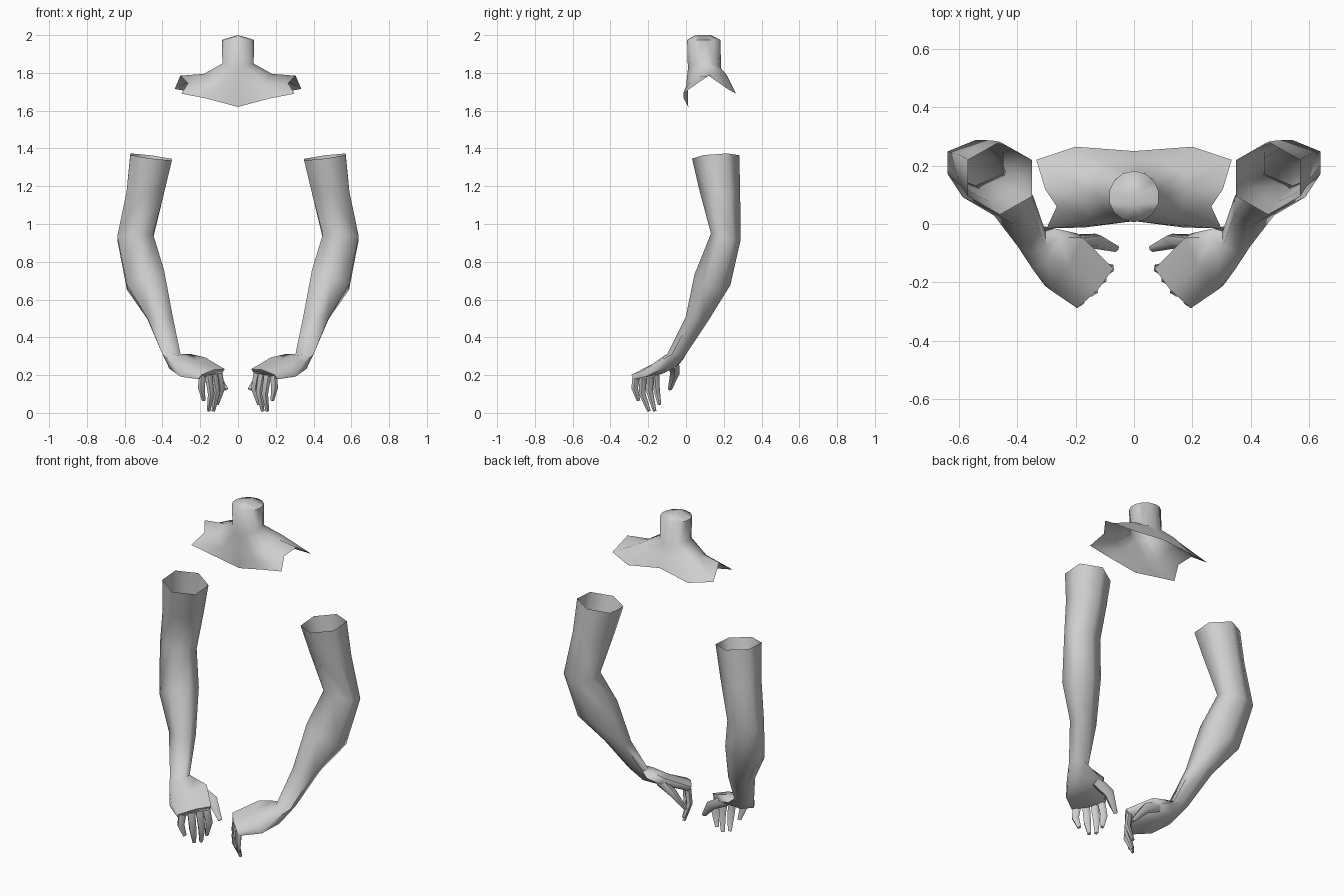
import bpy
import bmesh
from math import sin, cos, pi, radians
from mathutils import Vector

cube = bpy.data.objects.get("Cube")
if cube:
    bpy.data.objects.remove(cube, do_unlink=True)

# One plain grey for everything
grey = bpy.data.materials.new("light grey")
grey.use_nodes = True
colour = (0.62, 0.62, 0.62, 1)
grey.diffuse_color = colour
grey.node_tree.nodes["Principled BSDF"].inputs["Base Color"].default_value = colour


def skin(name, rings, closed=True, cap_start=False, cap_end=False):
    """Bridge rows of points into a smooth surface, mirrored across x."""
    bm = bmesh.new()
    rows = [[bm.verts.new(p) for p in ring] for ring in rings]
    count = len(rows[0])
    for upper, lower in zip(rows, rows[1:]):
        for i in range(count if closed else count - 1):
            j = (i + 1) % count
            bm.faces.new((upper[i], lower[i], lower[j], upper[j]))
    if cap_start:
        bm.faces.new(rows[0])
    if cap_end:
        bm.faces.new(rows[-1][::-1])
    bmesh.ops.recalc_face_normals(bm, faces=bm.faces)
    # An open surface has no inside, so turn its faces upward
    if not closed and sum(f.normal.z * f.calc_area() for f in bm.faces) < 0:
        bmesh.ops.reverse_faces(bm, faces=bm.faces)
    mesh = bpy.data.meshes.new(name)
    bm.to_mesh(mesh)
    bm.free()
    mesh.materials.append(grey)
    mesh.shade_smooth()
    mesh.set_sharp_from_angle(angle=radians(70))
    obj = bpy.data.objects.new(name, mesh)
    bpy.context.collection.objects.link(obj)
    mirror = obj.modifiers.new("mirror", "MIRROR")
    mirror.use_clip = True
    mirror.merge_threshold = 0.001
    return obj


def loop(centre, u, v, sides=6):
    """Polygon ring spanned by two half-axis vectors."""
    centre, u, v = Vector(centre), Vector(u), Vector(v)
    angles = [2 * pi * (k + 0.5) / sides for k in range(sides)]
    return [centre + u * cos(a) / cos(pi / sides) + v * sin(a) for a in angles]


# Arm: centre, half width, half depth, slope along x, slope along y
arm_sections = [
    ((.46, .157, 1.355), .11, .125, .13, .07),
    ((.49, .18, 1.17), .10, .107, 0, 0),
    ((.544, .21, .93), .095, .078, -.05, -.25),
    ((.49, .14, .705), .098, .095, -.4, -.3),
    ((.412, .06, .5), .068, .062, 0, -.1),
    ((.352, -.05, .31), .048, .05, 0, 0),
]
arm_rings = [loop(c, (w, 0, w * sx), (0, d, d * sy))
             for c, w, d, sx, sy in arm_sections]

# Palm: width runs from thumb to little finger, thickness toward the palm
palm_sections = [
    ((.31, -.085, .273), (.045, -.055, -.025), (.015, .03, -.03)),
    ((.24, -.13, .243), (.055, -.09, -.035), (.02, .015, -.032)),
    ((.14, -.215, .205), (.062, -.068, -.015), (.015, .012, -.024)),
]
arm_rings += [loop(*section) for section in palm_sections]
skin("arm_and_palm", arm_rings, cap_end=True)


# Fingers: tapered tubes along knuckle, joint and tip
def finger(name, path, radii):
    path = [Vector(p) for p in path]
    rings = []
    for i, p in enumerate(path):
        along = (path[min(i + 1, len(path) - 1)] - path[max(i - 1, 0)]).normalized()
        u = along.cross(Vector((1, 1, 0))).normalized()
        v = along.cross(u)
        rings.append(loop(p, u * radii[i], v * radii[i], 5))
    skin(name, rings, cap_start=True, cap_end=True)


taper = (.019, .017, .009)
finger("index_finger", [(.10, -.16, .21), (.085, -.155, .13), (.11, -.14, .045)], taper)
finger("middle_finger", [(.125, -.19, .205), (.11, -.19, .11), (.13, -.165, .01)], taper)
finger("ring_finger", [(.155, -.225, .2), (.14, -.23, .1), (.155, -.195, .01)], taper)
finger("little_finger", [(.188, -.262, .195), (.192, -.27, .13), (.18, -.25, .065)], taper)
finger("thumb", [(.22, -.065, .262), (.13, -.058, .215), (.06, -.085, .125)],
       (.028, .025, .01))

# Neck and collar: half rows from the front centre round to the back centre
columns = 8


def neck_row(width, depth, centre_y, z, rise=0):
    row = []
    for i in range(columns):
        a = pi * i / (columns - 1)
        row.append((width * sin(a) if 0 < i < columns - 1 else 0,
                    centre_y - depth * cos(a), z + rise * sin(a)))
    return row


collar_middle = [
    (0, .01, 1.72), (.09, 0, 1.73), (.15, .02, 1.75), (.165, .07, 1.78),
    (.18, .13, 1.795), (.17, .18, 1.80), (.1, .215, 1.79), (0, .215, 1.78),
]
collar_edge = [
    (0, .012, 1.62), (.17, -.012, 1.665), (.30, -.015, 1.69), (.265, .06, 1.745),
    (.305, .12, 1.785), (.335, .22, 1.715), (.2, .265, 1.69), (0, .25, 1.72),
]
skin("neck_and_collar", [
    neck_row(0, .04, .09, 2.0),
    neck_row(.087, .088, .094, 1.975),
    neck_row(.085, .088, .098, 1.82, .03),
    collar_middle,
    collar_edge,
], closed=False)
